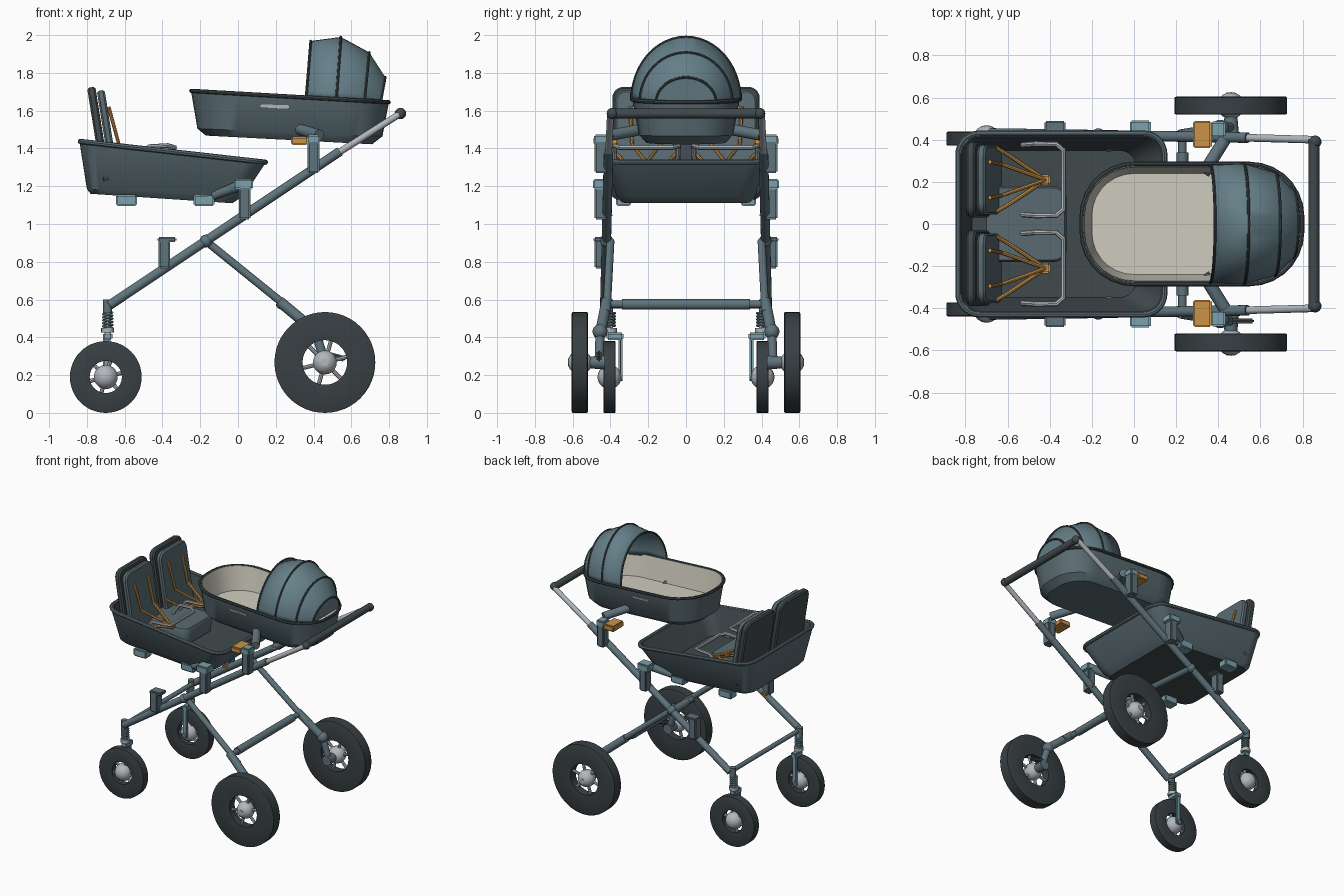
import bpy, bmesh
from math import sin, cos, pi, radians
from mathutils import Vector, Matrix

if "Cube" in bpy.data.objects:
    bpy.data.objects.remove(bpy.data.objects["Cube"])


def material(name, code):
    lin = [(int(code[i:i + 2], 16) / 255) ** 2.2 for i in (0, 2, 4)] + [1]
    m = bpy.data.materials.new(name)
    m.use_nodes = True
    m.diffuse_color = lin
    m.node_tree.nodes["Principled BSDF"].inputs["Base Color"].default_value = lin
    return m


HOOD = material("blue grey fabric", "667f88")
BODY = material("slate fabric", "5a6b71")
DARK = material("charcoal fabric", "434b4e")
TYRE = material("black rubber", "3b4245")
FRAME = material("painted tube", "60737b")
BLUE = material("pale blue plastic", "7ba0ab")
ORANGE = material("orange webbing", "c8914a")
CREAM = material("cream lining", "cfccbd")
SILVER = material("silver metal", "b0b6bb")


def smooth(ob):
    bpy.ops.object.select_all(action='DESELECT')
    ob.select_set(True)
    bpy.context.view_layer.objects.active = ob
    bpy.ops.object.shade_smooth_by_angle(angle=radians(35))
    return ob


def finish(name, bm, *mats):
    bmesh.ops.recalc_face_normals(bm, faces=bm.faces[:])
    me = bpy.data.meshes.new(name)
    bm.to_mesh(me)
    bm.free()
    for m in mats:
        me.materials.append(m)
    ob = bpy.data.objects.new(name, me)
    bpy.context.collection.objects.link(ob)
    return smooth(ob)


def loft(name, rings, mats, index=None, matrix=None, closed=True, caps=(True, True)):
    """Skin a list of point rings; index gives a material per band."""
    bm = bmesh.new()
    rows = [[bm.verts.new(p) for p in ring] for ring in rings]
    n = len(rows[0])
    for k in range(len(rows) - 1):
        for i in range(n if closed else n - 1):
            j = (i + 1) % n
            f = bm.faces.new((rows[k][i], rows[k][j], rows[k + 1][j], rows[k + 1][i]))
            f.material_index = index[k + 1] if index else 0
    for use, row, k in ((caps[0], rows[0], 0), (caps[1], rows[-1], -1)):
        if use:
            bm.faces.new(row).material_index = index[k] if index else 0
    if matrix:
        bm.transform(matrix)
    return finish(name, bm, *mats)


def rrect(x0, x1, w, r, z0, z1=None, seg=7):
    """Rounded rectangle in plan, height running from z0 to z1 along x."""
    z1 = z0 if z1 is None else z1
    pts = []
    corners = ((x1 - r, w - r), (x0 + r, w - r), (x0 + r, r - w), (x1 - r, r - w))
    for c, (cx, cy) in enumerate(corners):
        for i in range(seg + 1):
            a = (c + i / seg) * pi / 2
            x = cx + r * cos(a)
            pts.append((x, cy + r * sin(a), z0 + (z1 - z0) * (x - x0) / (x1 - x0)))
    return pts


def tube(name, p, q, r, mat, r2=None, seg=16):
    p, q = Vector(p), Vector(q)
    bm = bmesh.new()
    turn = (q - p).to_track_quat('Z', 'Y').to_matrix().to_4x4()
    bmesh.ops.create_cone(bm, cap_ends=True, segments=seg, radius1=r, radius2=r2 or r,
                          depth=(q - p).length, matrix=Matrix.Translation((p + q) / 2) @ turn)
    return finish(name, bm, mat)


def ball(name, p, r, mat):
    bm = bmesh.new()
    bmesh.ops.create_uvsphere(bm, u_segments=18, v_segments=10, radius=r,
                              matrix=Matrix.Translation(p))
    return finish(name, bm, mat)


def box(name, c, size, mat, tilt=0, bevel=0.008):
    bm = bmesh.new()
    bmesh.ops.create_cube(bm, matrix=Matrix.Diagonal((*size, 1)))
    bmesh.ops.bevel(bm, geom=bm.edges[:], offset=bevel, segments=2, affect='EDGES')
    bm.transform(Matrix.Translation(c) @ Matrix.Rotation(radians(tilt), 4, 'Y'))
    return finish(name, bm, mat)


def bent(name, pts, r, mat, cyclic=False):
    cu = bpy.data.curves.new(name, 'CURVE')
    cu.dimensions = '3D'
    cu.bevel_depth, cu.bevel_resolution, cu.use_fill_caps = r, 2, True
    sp = cu.splines.new('POLY')
    sp.points.add(len(pts) - 1)
    for s, p in zip(sp.points, pts):
        s.co = (*p, 1)
    sp.use_cyclic_u = cyclic
    cu.materials.append(mat)
    ob = bpy.data.objects.new(name, cu)
    bpy.context.collection.objects.link(ob)
    bpy.ops.object.select_all(action='DESELECT')
    ob.select_set(True)
    bpy.context.view_layer.objects.active = ob
    bpy.ops.object.convert(target='MESH')
    return smooth(bpy.context.object)


def wheel(name, x, y, R, hole, half):
    # tyre, spun profile with slightly dished sides
    section = ((R, -half * .9), (R, half * .9), (R * .97, half), (hole, half * .75),
               (hole, -half * .75), (R * .97, -half), (R, -half * .9))
    rings = [[(x + r * cos(a), y + d, R + r * sin(a)) for a in
              (2 * pi * i / 48 for i in range(48))] for r, d in section]
    loft(name + "_tyre", rings, [TYRE], caps=(False, False))
    ball(name + "_hub", (x, y, R), .064, SILVER)
    tube(name + "_hub_cap", (x, y - half - .02, R), (x, y + half + .02, R), .02, SILVER)
    for k in range(6):
        a = 2 * pi * k / 6 + .25
        d = Vector((cos(a), 0, sin(a)))
        c = Vector((x, y, R))
        tube(name + "_spoke", c + d * .04, c + d * (hole + .01), .011, SILVER, seg=8)


# chassis, one side at a time
for s in (-1, 1):
    side = "left_" if s > 0 else "right_"

    def P(x, y, z):
        return (x, y * s, z)

    wheel(side + "front_wheel", -.70, .405 * s, .19, .085, .033)
    wheel(side + "rear_wheel", .46, .562 * s, .267, .118, .043)

    # main bar, telescopic handle tube and rear leg
    tube(side + "main_bar", P(-.68, .43, .57), P(.54, .41, 1.385), .025, FRAME)
    tube(side + "handle_tube", P(.52, .41, 1.37), P(.86, .4, 1.585), .018, SILVER)
    ball(side + "handle_joint", P(.86, .39, 1.585), .03, DARK)
    tube(side + "rear_leg", P(-.17, .4, .91), P(.3, .42, .53), .021, FRAME)
    tube(side + "leg_sleeve", P(.22, .42, .59), P(.4, .45, .44), .029, FRAME)
    ball(side + "leg_pivot", P(-.17, .42, .91), .034, FRAME)
    ball(side + "upper_knuckle", P(.41, .455, .43), .04, FRAME)
    tube(side + "knuckle_arm", P(.41, .455, .43), P(.46, .46, .267), .024, FRAME)
    tube(side + "rear_axle", P(.46, .43, .267), P(.46, .54, .267), .038, FRAME, .028)

    # front post, spring and single-sided fork
    tube(side + "post_cap", P(-.69, .41, .53), P(-.69, .41, .6), .024, FRAME)
    tube(side + "post", P(-.69, .4, .4), P(-.69, .4, .56), .014, SILVER)
    coil = [P(-.69 + .025 * cos(t * .7), .4 + .025 * sin(t * .7), .45 + t * .0018)
            for t in range(46)]
    bent(side + "spring", coil, .006, BLUE)
    tube(side + "swivel_ring", P(-.69, .4, .425), P(-.69, .4, .45), .034, SILVER)
    box(side + "fork_crown", P(-.69, .375, .405), (.05, .09, .04), BLUE)
    box(side + "fork_blade", P(-.695, .347, .29), (.04, .022, .24), BLUE)
    tube(side + "front_axle", P(-.70, .335, .19), P(-.70, .4, .19), .02, FRAME)

    # mounting clamps along the bar
    for name, x, z, h in (("front", -.39, .845, .16), ("middle", .035, 1.13, .21),
                          ("rear", .4, 1.36, .18)):
        box(side + name + "_clamp", P(x, .45, z), (.062, .07, h), FRAME)
        box(side + name + "_clamp_pin", P(x, .405, z - h * .4), (.05, .03, .025), ORANGE)
    box(side + "front_clamp_lip", P(-.375, .45, .918), (.1, .08, .025), FRAME)
    box(side + "tub_bracket", P(.03, .45, 1.21), (.1, .085, .055), BLUE)
    tube(side + "tub_arm", P(.03, .43, 1.21), P(-.13, .36, 1.15), .03, FRAME, .022)
    box(side + "release_button", P(.325, .425, 1.44), (.09, .13, .045), ORANGE)
    box(side + "cot_bracket", P(.4, .45, 1.45), (.07, .075, .05), BLUE)
    tube(side + "cot_arm", P(.43, .4, 1.47), P(.33, .24, 1.5), .03, FRAME)

    # feet under the tub, grab strips on the cot
    for x in (-.59, -.18):
        box(side + "tub_foot", P(x, .33, 1.125), (.11, .08, .06), BLUE)
    box(side + "cot_strip", P(.195, .278, 1.622), (.15, .012, .018), SILVER, 2, .004)

# crossbars, handle and brake lever
tube("rear_crossbar", (.23, -.42, .575), (.23, .42, .575), .02, FRAME)
tube("rear_crossbar_sleeve", (.23, -.34, .575), (.23, .34, .575), .028, FRAME)
tube("front_crossbar", (-.68, -.42, .57), (-.68, .42, .57), .017, FRAME)
tube("handle_grip", (.855, -.4, 1.585), (.855, .4, 1.585), .026, DARK)
box("brake_lever", (.51, -.46, .3), (.12, .025, .03), DARK, 15)

# lower tub: outside up, over the rim, inside down
rings = [rrect(-.78, -.03, .34, .08, 1.16, 1.11), rrect(-.80, .03, .37, .09, 1.185, 1.15),
         rrect(-.84, .15, .435, .1, 1.44, 1.33), rrect(-.82, .13, .415, .09, 1.44, 1.33),
         rrect(-.77, .01, .35, .08, 1.19, 1.16)]
loft("tub", rings, [BODY, DARK], [1, 0, 0, 0, 1, 1])
bent("tub_rim", rrect(-.835, .145, .43, .1, 1.437, 1.327), .014, BODY, True)

# carrycot
rings = [rrect(-.17, .71, .21, .17, 1.468, 1.422), rrect(-.215, .765, .25, .21, 1.505, 1.465),
         rrect(-.25, .80, .285, .25, 1.71, 1.65), rrect(-.235, .785, .27, .235, 1.71, 1.65),
         rrect(-.2, .75, .24, .2, 1.53, 1.49)]
loft("carrycot", rings, [BODY, CREAM], [0, 0, 0, 0, 1, 1])
bent("cot_rim", rrect(-.248, .798, .285, .25, 1.705, 1.645), .011, DARK, True)


# folding hood: skinned arches with piped ribs
def arch(x, w, h):
    base = 1.7 - .057 * (x + .25)
    return [(x - .02 + .025 * sin(a), w * cos(a), base + h * sin(a))
            for a in (pi * i / 24 for i in range(25))]


arches = [arch(.38, .28, .305), arch(.54, .288, .335), arch(.69, .245, .262),
          arch(.775, .16, .135)]
hood = loft("hood", arches, [HOOD], closed=False, caps=(False, True))
mod = hood.modifiers.new("cloth", 'SOLIDIFY')
mod.thickness = .008
for ring in arches:
    bent("hood_rib", ring, .007, DARK)

# twin seats
up = Vector((-.16, 0, 1)).normalized()
back = Vector((-up.z, 0, up.x))
for s in (-1, 1):
    y = .21 * s
    m = Matrix.Translation((-.665, y, 1.2)) @ Matrix(
        ((up.x, 0, back.x), (0, 1, 0), (up.z, 0, back.z))).to_4x4()
    for name, mat, lo, hi, w, top in (("seat_shell", DARK, .006, .05, .18, .535),
                                      ("seat_cushion", BODY, -.04, .002, .165, .51)):
        rings = [rrect(.01, top - .01, w - .01, .05, lo), rrect(0, top, w, .06, lo + .01),
                 rrect(0, top, w, .06, hi - .01), rrect(.01, top - .01, w - .01, .05, hi)]
        loft(name, rings, [mat], matrix=m)
    loft("seat_base", [rrect(-.7, -.33, .17, .05, 1.18), rrect(-.7, -.32, .18, .06, 1.28),
                       rrect(-.7, -.33, .17, .05, 1.3)], [BODY])
    # harness
    for t in (-1, 1):
        bent("shoulder_strap", [(-.685, y + .085 * t, 1.62), (-.63, y + .075 * t, 1.42),
                                (-.42, y, 1.325)], .01, ORANGE)
        bent("lap_strap", [(-.66, y + .155 * t, 1.37), (-.6, y + .12 * t, 1.33),
                           (-.42, y, 1.315)], .01, ORANGE)
    box("buckle", (-.42, y, 1.32), (.045, .05, .025), ORANGE)
    # bumper bar
    bar = [(-.53, .165, 1.33), (-.47, .17, 1.41), (-.37, .17, 1.415), (-.335, .14, 1.405)]
    loop = bar + [(x, -d, z) for x, d, z in reversed(bar)]
    bent("bumper_bar", [(x, y + d, z) for x, d, z in loop], .013, SILVER)
